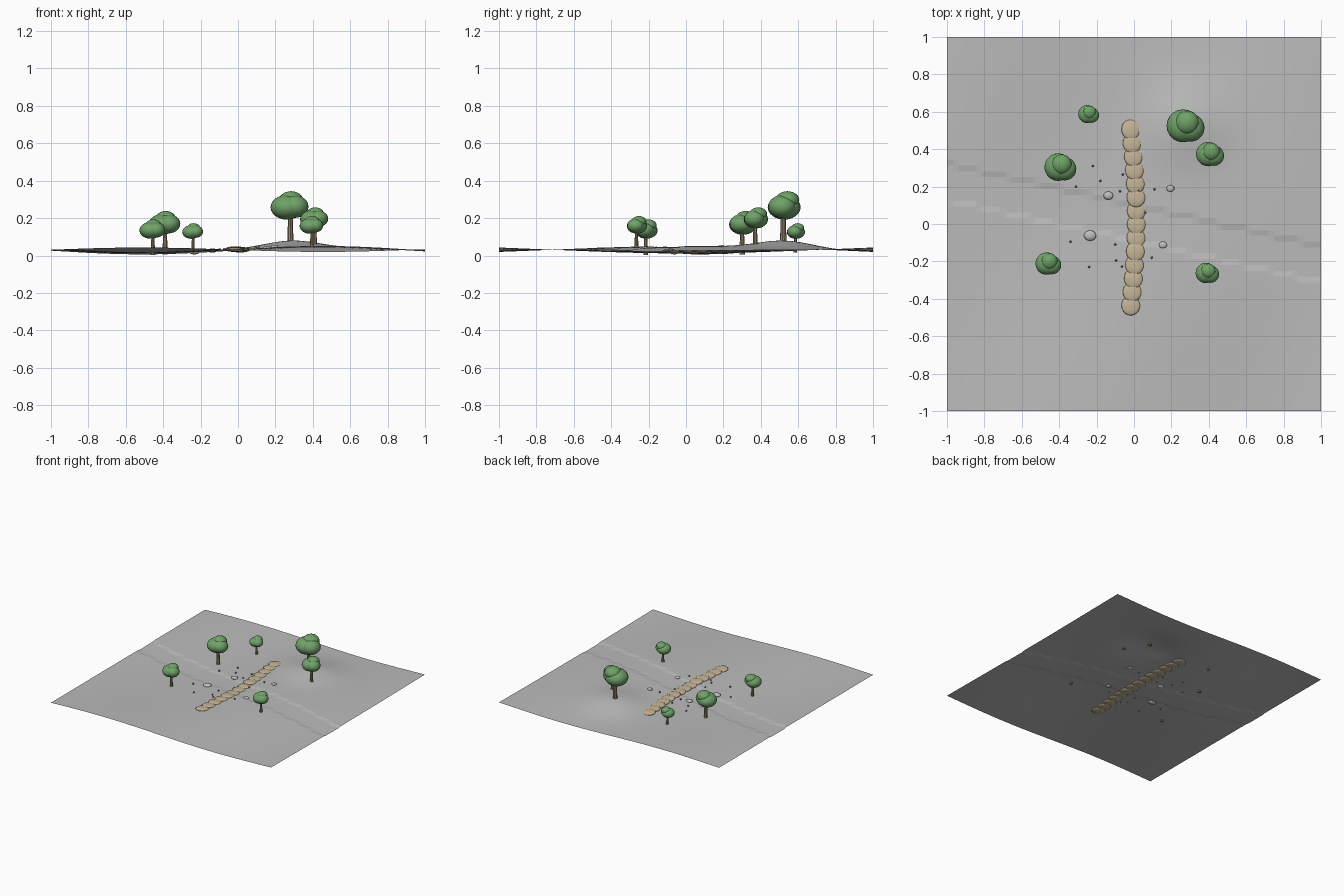
import bpy, bmesh, math
from mathutils import Matrix, Vector

cube = bpy.data.objects.get("Cube")
if cube:
    bpy.data.objects.remove(cube, do_unlink=True)


def material(name, rgb):
    m = bpy.data.materials.new(name)
    m.use_nodes = True
    m.diffuse_color = (*rgb, 1)
    node = next(n for n in m.node_tree.nodes if n.type == 'BSDF_PRINCIPLED')
    node.inputs["Base Color"].default_value = (*rgb, 1)
    return m


GROUND = material("ground grey", (0.50, 0.50, 0.50))
LEAF = material("leaf green", (0.16, 0.36, 0.14))
BARK = material("bark brown", (0.32, 0.25, 0.16))
SAND = material("path sand", (0.55, 0.45, 0.30))
STONE = material("stone grey", (0.52, 0.52, 0.52))
PEBBLE = material("pebble grey", (0.18, 0.18, 0.18))


def ground_z(x, y):
    """Rolling ground with one hill and a shallow stream bed."""
    z = 0.031 + 0.02 * math.sin(3.25 * (x + 0.03)) * math.cos(2.2 * y)
    z += 0.042 * math.exp(-((x - 0.29) ** 2 + (y - 0.53) ** 2) / 0.045)
    if abs(y + 0.22 * x - 0.006) < 0.096:
        z -= 0.005
    return z


def finish(name, bm, mat, smooth=True):
    me = bpy.data.meshes.new(name)
    bm.to_mesh(me)
    bm.free()
    me.materials.append(mat)
    for p in me.polygons:
        p.use_smooth = smooth
    ob = bpy.data.objects.new(name, me)
    bpy.context.collection.objects.link(ob)
    return ob


def add_ball(bm, centre, size, tilt=0.0, seg=20, rings=12):
    mat = (Matrix.Translation(Vector(centre)) @ Matrix.Rotation(tilt, 4, 'X')
           @ Matrix.Diagonal((*size, 1)))
    bmesh.ops.create_uvsphere(bm, u_segments=seg, v_segments=rings, radius=1, matrix=mat)


# Ground sheet
bm = bmesh.new()
bmesh.ops.create_grid(bm, x_segments=64, y_segments=64, size=1)
for v in bm.verts:
    v.co.z = ground_z(v.co.x, v.co.y)
finish("ground", bm, GROUND, smooth=False)


# Trees: tapered trunk and three leaf clumps
def tree(label, x, y, s):
    z = ground_z(x, y)
    sink = 0.012
    h = 0.15 * s + sink
    bm = bmesh.new()
    bmesh.ops.create_cone(bm, cap_ends=True, segments=10, radius1=0.018 * s, radius2=0.012 * s,
                          depth=h, matrix=Matrix.Translation((x, y, z - sink + h / 2)))
    trunk = finish(label + "_trunk", bm, BARK)
    trunk.select_set(True)
    bpy.context.view_layer.objects.active = trunk
    bpy.ops.object.shade_smooth_by_angle()
    trunk.select_set(False)
    bm = bmesh.new()
    for dx, dy, dz, r, flat in ((-0.018, 0.005, 0.178, 0.088, 0.75),
                                (0.023, -0.006, 0.182, 0.074, 0.82),
                                (0.004, 0.022, 0.216, 0.064, 0.75)):
        add_ball(bm, (x + dx * s, y + dy * s, z + dz * s), (r * s, r * s, r * s * flat))
    finish(label + "_leaves", bm, LEAF)


bpy.ops.object.select_all(action='DESELECT')
for label, x, y, s in (("hill_tree", 0.28, 0.52, 1.0), ("left_back_tree", -0.39, 0.30, 0.84),
                       ("right_back_tree", 0.41, 0.37, 0.74), ("far_tree", -0.24, 0.585, 0.55),
                       ("left_front_tree", -0.455, -0.215, 0.68),
                       ("right_front_tree", 0.395, -0.265, 0.62)):
    tree(label, x, y, s)

# Path of overlapping mounds
bm = bmesh.new()
steps = 14
for i in range(steps):
    t = i / (steps - 1)
    x = -0.017 + 0.03 * math.sin(math.pi * t)
    y = 0.505 - 0.94 * t
    add_ball(bm, (x, y, ground_z(x, y)), (0.05, 0.054, 0.012), tilt=-0.06)
finish("path", bm, SAND)

# Large stones
bm = bmesh.new()
for x, y, r in ((-0.137, 0.152, 0.026), (-0.235, -0.062, 0.033),
                (0.195, 0.19, 0.021), (0.155, -0.112, 0.022)):
    add_ball(bm, (x, y, ground_z(x, y) + 0.002), (r, r * 0.85, r * 0.45), seg=14, rings=8)
finish("stones", bm, STONE)

# Small pebbles
bm = bmesh.new()
for x, y in ((-0.22, 0.31), (-0.18, 0.23), (-0.06, 0.265), (-0.31, 0.2), (-0.075, 0.175),
             (0.11, 0.185), (0.025, 0.18), (-0.1, -0.11), (-0.34, -0.095), (-0.24, -0.23),
             (-0.095, -0.195), (-0.065, -0.228), (0.095, -0.18), (0.06, 0.06)):
    add_ball(bm, (x, y, ground_z(x, y) + 0.003), (0.006, 0.006, 0.008), seg=8, rings=6)
finish("pebbles", bm, PEBBLE)
